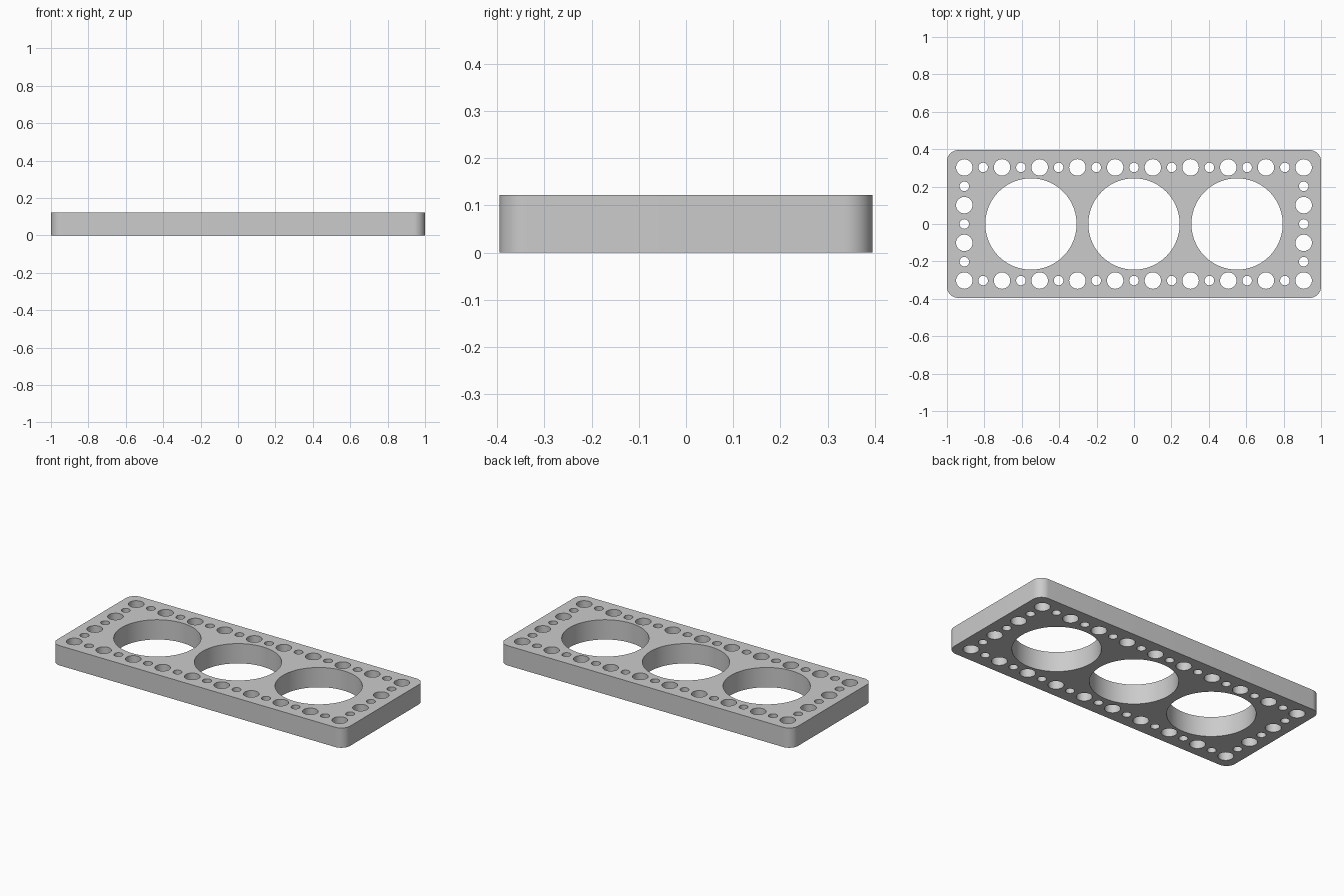
import bpy
import bmesh
from math import cos, sin, pi, radians

cube = bpy.data.objects.get("Cube")
if cube:
    bpy.data.objects.remove(cube, do_unlink=True)

HALF_X, HALF_Y, HEIGHT, CORNER = 1.0, 0.395, 0.122, 0.06
PITCH = 0.1008          # spacing of the small and medium holes
COLS, ROWS = 9, 3       # hole steps from the centre to each edge row
MEDIUM, SMALL, LARGE = 0.044, 0.0255, 0.244

grey = bpy.data.materials.new("light grey")
grey.use_nodes = True
colour = (0.6, 0.6, 0.6, 1)
grey.diffuse_color = colour
grey.node_tree.nodes["Principled BSDF"].inputs["Base Color"].default_value = colour

curve = bpy.data.curves.new("plate_profile", 'CURVE')
curve.dimensions = '2D'
curve.fill_mode = 'BOTH'
curve.extrude = HEIGHT / 2


def arc(x, y, r, start, sweep, steps):
    return [(x + r * cos(start + sweep * i / steps),
             y + r * sin(start + sweep * i / steps)) for i in range(steps)]


def add_loop(points):
    spline = curve.splines.new('POLY')
    spline.points.add(len(points) - 1)
    for p, (x, y) in zip(spline.points, points):
        p.co = (x, y, 0, 1)
    spline.use_cyclic_u = True


def add_hole(x, y, r, steps):
    add_loop(arc(x, y, r, 0, 2 * pi, steps))


# Rounded outline of the plate
outline = []
for i, (sx, sy) in enumerate([(1, 1), (-1, 1), (-1, -1), (1, -1)]):
    cx, cy = sx * (HALF_X - CORNER), sy * (HALF_Y - CORNER)
    outline += arc(cx, cy, CORNER, i * pi / 2, pi / 2, 12)
    end = (i + 1) * pi / 2
    outline.append((cx + CORNER * cos(end), cy + CORNER * sin(end)))
add_loop(outline)

# Three large openings
for x in (-0.551, 0, 0.551):
    add_hole(x, 0, LARGE, 96)

# Alternating medium and small holes around the border
for i in range(-COLS, COLS + 1):
    for j in range(-ROWS, ROWS + 1):
        if abs(i) == COLS or abs(j) == ROWS:
            radius = MEDIUM if i % 2 and j % 2 else SMALL
            add_hole(i * PITCH, j * PITCH, radius, 32)

# Turn the filled profile into a welded solid
profile = bpy.data.objects.new("plate_profile", curve)
bpy.context.collection.objects.link(profile)
bpy.context.view_layer.update()
evaluated = profile.evaluated_get(bpy.context.evaluated_depsgraph_get())
mesh = bpy.data.meshes.new_from_object(evaluated)
bpy.data.objects.remove(profile, do_unlink=True)

bm = bmesh.new()
bm.from_mesh(mesh)
bmesh.ops.remove_doubles(bm, verts=bm.verts[:], dist=0.0001)
bmesh.ops.translate(bm, verts=bm.verts[:], vec=(0, 0, HEIGHT / 2))
bmesh.ops.recalc_face_normals(bm, faces=bm.faces[:])
bm.to_mesh(mesh)
bm.free()

mesh.name = "perforated_plate"
mesh.materials.clear()
mesh.materials.append(grey)
plate = bpy.data.objects.new("perforated_plate", mesh)
bpy.context.collection.objects.link(plate)
for obj in bpy.context.selected_objects:
    obj.select_set(False)
plate.select_set(True)
bpy.context.view_layer.objects.active = plate
bpy.ops.object.shade_smooth_by_angle(angle=radians(30))
